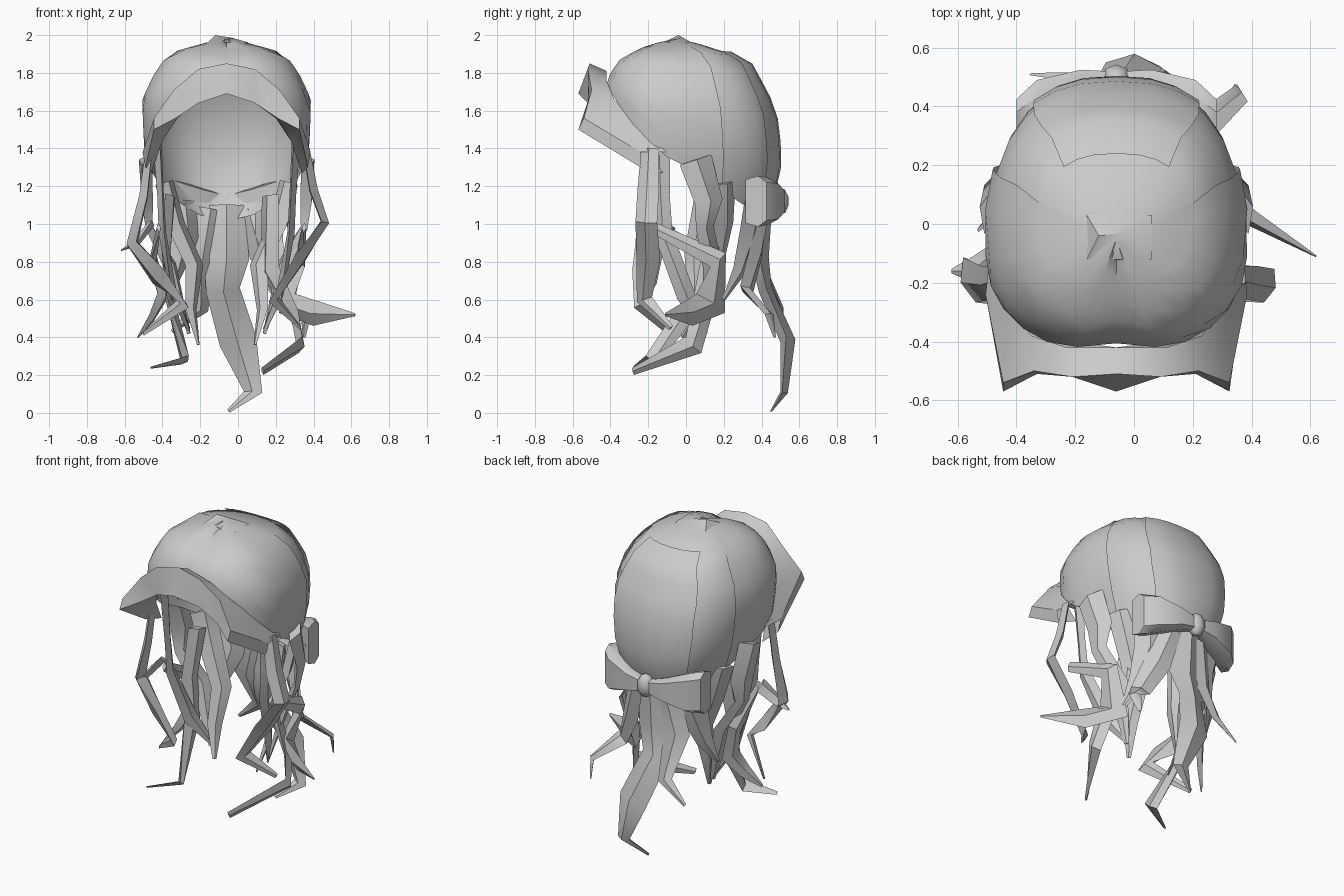
import bpy, math
from mathutils import Vector

if "Cube" in bpy.data.objects:
    bpy.data.objects.remove(bpy.data.objects["Cube"])

CX, CY = -0.06, -0.05   # centre of the head


def make(name, verts, faces, angle=40, solid=0.0):
    me = bpy.data.meshes.new(name)
    me.from_pydata([tuple(v) for v in verts], [], faces)
    me.validate()
    ob = bpy.data.objects.new(name, me)
    bpy.context.collection.objects.link(ob)
    if solid:
        m = ob.modifiers.new("thickness", 'SOLIDIFY')
        m.thickness = solid
    bpy.ops.object.select_all(action='DESELECT')
    ob.select_set(True)
    bpy.context.view_layer.objects.active = ob
    bpy.ops.object.shade_smooth_by_angle(angle=math.radians(angle))
    return ob


def grid(name, rows, **kw):
    n = len(rows[0])
    faces = [(r * n + c, r * n + c + 1, (r + 1) * n + c + 1, (r + 1) * n + c)
             for r in range(len(rows) - 1) for c in range(n - 1)]
    return make(name, [v for row in rows for v in row], faces, **kw)


def lerp(table, t):
    if t <= table[0][0]:
        return table[0][1]
    for (a, va), (b, vb) in zip(table, table[1:]):
        if t <= b:
            return va + (vb - va) * (t - a) / (b - a)
    return table[-1][1]


# Head outline by height: half width, front depth, back depth
WIDTH = [(1.02, .25), (1.2, .37), (1.4, .435), (1.66, .445), (1.78, .39), (1.9, .31), (1.95, .16), (1.98, .01)]
FRONT = [(1.3, .30), (1.5, .36), (1.7, .39), (1.8, .36), (1.88, .30), (1.95, .15), (1.98, .01)]
BACK = [(1.02, .45), (1.2, .53), (1.35, .55), (1.6, .52), (1.7, .47), (1.85, .39), (1.92, .26), (1.98, .01)]
# Lower rim height by angle from the front
RIM = [(0, 1.78), (30, 1.70), (60, 1.50), (90, 1.32), (120, 1.14), (150, 1.05), (180, 1.02)]


def spow(v, p):
    return math.copysign(abs(v) ** p, v)


def head_point(az, t, sx=1.0, sy=1.0, dz=0.0):
    a = abs(az if az <= 180 else 360 - az)
    rim = lerp(RIM, a)
    z = 1.98 - (1.98 - rim) * (1 - math.cos(t * math.pi / 2))
    r = math.radians(az)
    x = lerp(WIDTH, z) * spow(math.sin(r), .8) * sx
    c = spow(math.cos(r), .8)
    y = -c * (lerp(FRONT, z) if c > 0 else lerp(BACK, z)) * sy
    return (CX + x, CY + y, z + dz)


def shell(name, a0, a1, n, rows=8, t0=0.03, t1=1.0, notch=0.0, **kw):
    out = []
    for i in range(rows + 1):
        t = t0 + (t1 - t0) * i / rows
        row = []
        for j in range(n + 1):
            az = a0 + (a1 - a0) * j / n
            x, y, z = head_point(az, t, **kw)
            if notch and j * 2 == n:          # parting groove
                z -= notch
                y += notch * .5
            row.append((x, y, z))
        out.append(row)
    return grid(name, out)


# Scalp hair: front half, back half and raised rear panel
shell("front_hair_cap", -112, 112, 16, notch=.02, sx=1.01)
shell("back_hair_cap", 84, 276, 14, sx=.97)
shell("rear_hair_panel", 146, 214, 6, t0=.25, sx=1.02, sy=1.02, dz=.005)

# Small raised tuft on the crown
make("crown_tuft", [(-.16, -.12, 1.96), (.06, -.12, 1.96), (.06, .03, 1.96), (-.16, .03, 1.96),
                    (-.12, -.04, 2.0), (-.03, -.03, 1.985)],
     [(0, 1, 5, 4), (1, 2, 5), (2, 3, 4, 5), (3, 0, 4)])

# Swept fringe across the forehead
half = [
    [(0, -.42, 1.81), (.17, -.42, 1.76), (.29, -.38, 1.66), (.37, -.27, 1.54), (.43, -.1, 1.38)],
    [(0, -.51, 1.85), (.15, -.52, 1.82), (.28, -.50, 1.71), (.385, -.54, 1.56), (.445, -.24, 1.38)],
    [(0, -.57, 1.69), (.15, -.52, 1.64), (.27, -.51, 1.56), (.385, -.57, 1.50), (.43, -.24, 1.30)],
    [(0, -.42, 1.72), (.16, -.40, 1.66), (.26, -.36, 1.56), (.34, -.26, 1.44), (.40, -.12, 1.27)],
]
grid("fringe", [[(CX - x, y, z) for x, y, z in row[:0:-1]] + [(CX + x, y, z) for x, y, z in row]
                for row in half], angle=30)


def lock(name, pts, flat=.4):
    """Tapered hair lock: pts are (x, y, z, half width), diamond section."""
    P = [Vector(p[:3]) for p in pts]
    verts, prev = [], None
    for i, p in enumerate(P):
        t = (P[min(i + 1, len(P) - 1)] - P[max(i - 1, 0)]).normalized()
        out = Vector((p.x - CX, p.y - CY, 0)).normalized()
        side = t.cross(out)
        if side.length < .5 and prev is not None:
            side = prev - t * prev.dot(t)
        side.normalize()
        if prev is not None and side.dot(prev) < 0:
            side = -side
        prev = side
        nrm = t.cross(side)
        w = pts[i][3]
        verts += [p + side * w, p + nrm * w * flat, p - side * w, p - nrm * w * flat]
    faces = [(4 * i + k, 4 * i + (k + 1) % 4, 4 * i + 4 + (k + 1) % 4, 4 * i + 4 + k)
             for i in range(len(P) - 1) for k in range(4)]
    faces += [(3, 2, 1, 0), tuple(range(len(verts) - 4, len(verts)))]
    return make(name, verts, faces)


# Locks hanging at the back
lock("back_lock_long", [(-.06, .42, 1.1, .09), (-.06, .39, .82, .12), (-.08, .42, .65, .09),
                        (0, .54, .38, .10), (.08, .52, .11, .05), (-.05, .45, .01, .01)])
lock("back_lock_right", [(.06, .42, 1.08, .06), (.13, .37, .85, .08), (.22, .32, .65, .06),
                         (.36, .44, .52, .035), (.35, .47, .40, .01)])
lock("back_lock_left", [(-.15, .41, 1.08, .08), (-.2, .38, .8, .08), (-.2, .5, .55, .045),
                        (-.35, .51, .43, .01)])

# Front side locks
lock("front_lock_left", [(-.47, -.19, 1.40, .05), (-.50, -.2, 1.15, .06), (-.56, -.19, .90, .08),
                         (-.42, -.22, .72, .08), (-.29, -.24, .58, .05), (-.5, -.08, .42, .015)])
lock("front_lock_right", [(.36, -.19, 1.40, .05), (.40, -.2, 1.18, .06), (.46, -.21, 1.01, .06),
                          (.33, -.2, .82, .07), (.19, -.22, .60, .05), (.33, -.08, .45, .015)])

# Locks with flicked tips
lock("flick_lock_right", [(.35, -.17, .98, .03), (.33, .17, .81, .06), (.26, .13, .58, .10),
                          (.40, .02, .53, .07), (.62, -.11, .52, .008)])
lock("flick_lock_left", [(-.42, -.15, .98, .03), (-.45, .15, .81, .05), (-.40, .12, .62, .06),
                         (-.46, .05, .50, .04), (-.53, -.02, .40, .01)])
lock("cheek_spike_left", [(-.46, -.1, 1.0, .05), (-.54, -.16, .90, .05), (-.62, -.16, .86, .008)])
lock("long_lock_right", [(.17, .2, 1.15, .06), (.17, .13, .75, .08), (.30, .08, .52, .06),
                         (.33, .04, .36, .06), (.13, -.28, .22, .02)])
lock("long_lock_left", [(-.36, .1, 1.15, .06), (-.38, .05, .85, .06), (-.36, .05, .6, .06),
                        (-.28, -.18, .28, .045), (-.46, -.27, .24, .012)])

# Mirrored temple, ear and inner locks
for s, side in ((-1, "left"), (1, "right")):
    def m(pts):
        return [(CX + s * x, y, z, w) for x, y, z, w in pts]
    lock("temple_lock_" + side, m([(.37, -.14, 1.48, .06), (.35, -.13, 1.15, .045), (.34, -.12, .95, .05),
                                   (.28, 0, .62, .05), (.2, .10, .44, .015)]))
    lock("ear_lock_" + side, m([(.43, .05, 1.34, .09), (.42, .12, 1.12, .08), (.41, .10, .98, .05),
                                (.30, .14, .78, .06), (.20, .10, .42, .015)]))
    lock("inner_lock_" + side, m([(.33, .2, 1.22, .08), (.27, .2, 1.0, .07), (.17, .16, .78, .06),
                                  (.19, .12, .55, .045), (.15, .06, .36, .012)]))
    lock("nape_lock_" + side, m([(.24, .36, 1.12, .10), (.22, .33, .95, .09), (.27, .28, .75, .05),
                                 (.31, .2, .6, .01)]))

# Bow at the nape
for s, side in ((-1, "left"), (1, "right")):
    rings = [(.03, .49, .045, .03), (.12, .47, .07, .055), (.27, .42, .125, .07), (.34, .37, .135, .055)]
    v = [(CX + s * x, y + dy * d, 1.12 + dz * h) for x, y, h, d in rings
         for dy, dz in ((1, .75), (.2, 1), (-1, .85), (-1, -.85), (.2, -1), (1, -.75))]
    f = [(6 * i + k, 6 * i + (k + 1) % 6, 6 * i + 6 + (k + 1) % 6, 6 * i + 6 + k)
         for i in range(3) for k in range(6)]
    f += [(5, 4, 3, 2, 1, 0), tuple(range(18, 24))]
    make("bow_loop_" + side, v, f)
bpy.ops.mesh.primitive_uv_sphere_add(segments=8, ring_count=5, radius=1, location=(CX, .495, 1.12))
knot = bpy.context.object
knot.name = "bow_knot"
knot.scale = (.055, .05, .075)
bpy.ops.object.shade_smooth_by_angle(angle=math.radians(40))
